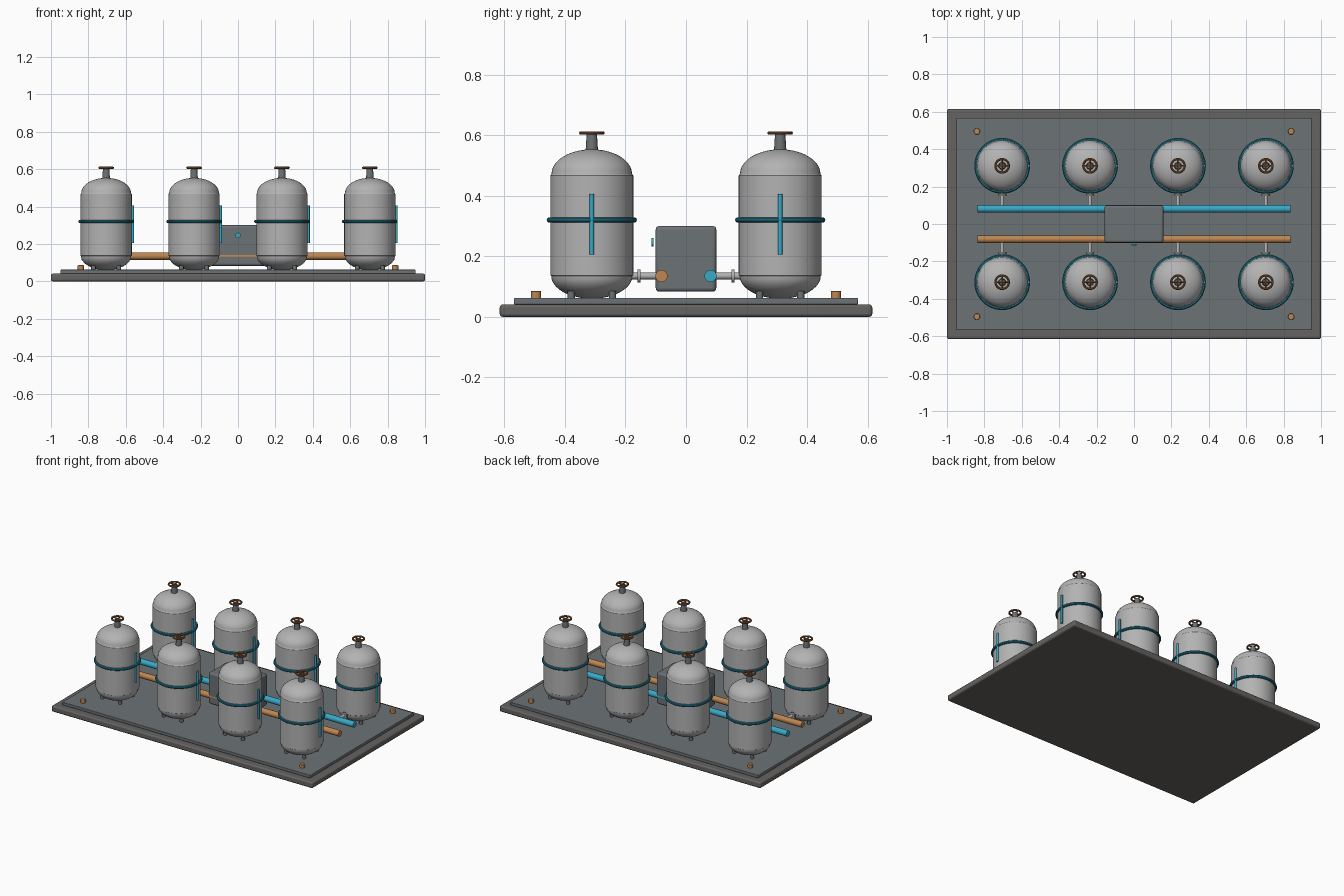
import bpy, bmesh
from math import pi, sin, cos, radians
from mathutils import Matrix, Vector

if "Cube" in bpy.data.objects:
    bpy.data.objects.remove(bpy.data.objects["Cube"])


def material(name, rgb):
    m = bpy.data.materials.new(name)
    m.diffuse_color = (*rgb, 1)
    m.use_nodes = True
    m.node_tree.nodes["Principled BSDF"].inputs["Base Color"].default_value = m.diffuse_color
    return m


BLUE = material("blue_paint", (0.04, 0.40, 0.58))
TEAL = material("teal_band", (0.015, 0.20, 0.28))
COPPER = material("copper", (0.52, 0.24, 0.08))
BRONZE = material("wheel_bronze", (0.27, 0.11, 0.04))
DARK = material("base_grey", (0.13, 0.125, 0.12))
SLATE = material("slate_grey", (0.15, 0.17, 0.18))
STEEL = material("tank_grey", (0.45, 0.45, 0.45))


def finish(bm, name, mat, bevel=0.0, segs=2):
    bmesh.ops.recalc_face_normals(bm, faces=bm.faces)
    me = bpy.data.meshes.new(name)
    bm.to_mesh(me)
    bm.free()
    ob = bpy.data.objects.new(name, me)
    bpy.context.collection.objects.link(ob)
    me.materials.append(mat)
    if bevel:
        mod = ob.modifiers.new("bevel", 'BEVEL')
        mod.width, mod.segments, mod.limit_method = bevel, segs, 'ANGLE'
    bpy.context.view_layer.objects.active = ob
    ob.select_set(True)
    bpy.ops.object.shade_smooth_by_angle(angle=radians(35))
    ob.select_set(False)
    return ob


def box(name, lo, hi, mat, bevel):
    lo, hi = Vector(lo), Vector(hi)
    bm = bmesh.new()
    bmesh.ops.create_cube(bm, size=1, matrix=Matrix.Translation((lo + hi) / 2)
                          @ Matrix.Diagonal((*(hi - lo), 1)))
    return finish(bm, name, mat, bevel, 3)


def rod(name, a, b, r, mat, r2=None, sides=24, bevel=0.0):
    a, b = Vector(a), Vector(b)
    d = b - a
    bm = bmesh.new()
    rot = d.to_track_quat('Z', 'Y').to_matrix().to_4x4()
    bmesh.ops.create_cone(bm, cap_ends=True, segments=sides, radius1=r,
                          radius2=r if r2 is None else r2, depth=d.length,
                          matrix=Matrix.Translation((a + b) / 2) @ rot)
    return finish(bm, name, mat, bevel)


def lathe(name, profile, loc, mat, steps=48, closed=False):
    bm = bmesh.new()
    vs = [bm.verts.new((loc[0] + r, loc[1], loc[2] + z)) for r, z in profile]
    pairs = list(zip(vs, vs[1:])) + ([(vs[-1], vs[0])] if closed else [])
    edges = [bm.edges.new(p) for p in pairs]
    bmesh.ops.spin(bm, geom=vs + edges, cent=loc, axis=(0, 0, 1),
                   angle=2 * pi, steps=steps)
    bmesh.ops.remove_doubles(bm, verts=bm.verts, dist=1e-5)
    return finish(bm, name, mat)


def ring(name, loc, major, minor, mat, steps=48):
    prof = [(major + minor * cos(i * pi / 5), minor * sin(i * pi / 5)) for i in range(10)]
    return lathe(name, prof, loc, mat, steps, True)


# tank outline: lower dome, straight shell with a small step, upper dome
arc = [i * pi / 20 for i in range(11)]
TANK = [(0.134 * sin(a), 0.135 - 0.075 * cos(a)) for a in arc]
TANK += [(0.137, 0.137), (0.137, 0.466), (0.134, 0.470)]
TANK += [(0.133 * cos(a), 0.472 + 0.081 * sin(a)) for a in arc[:-1]] + [(0, 0.553)]

# base slab and deck plate
box("base_slab", (-1, -0.615, 0), (1, 0.615, 0.041), DARK, 0.01)
box("deck_plate", (-0.95, -0.568, 0.041), (0.95, 0.568, 0.062), SLATE, 0.004)

# deck corner bolts
for sx in (-1, 1):
    for sy in (-1, 1):
        rod("corner_bolt", (sx * 0.84, sy * 0.495, 0.06),
            (sx * 0.84, sy * 0.495, 0.086), 0.017, COPPER, bevel=0.003)

# control box with indicator, and the two header pipes
box("control_box", (-0.157, -0.1, 0.083), (0.157, 0.1, 0.3), SLATE, 0.012)
rod("indicator", (0, -0.107, 0.246), (0, -0.114, 0.246), 0.014, BLUE)
rod("supply_pipe", (-0.838, 0.081, 0.135), (0.838, 0.081, 0.135), 0.02, BLUE)
rod("return_pipe", (-0.838, -0.081, 0.135), (0.838, -0.081, 0.135), 0.02, COPPER)

# eight tanks in two rows
for x in (-0.705, -0.235, 0.235, 0.705):
    for s in (-1, 1):
        y = s * 0.311
        lathe("tank", TANK, (x, y, 0), STEEL)
        ring("tank_band", (x, y, 0.32), 0.14, 0.009, TEAL)
        rod("level_gauge", (x + 0.142, y, 0.205), (x + 0.142, y, 0.405), 0.007, BLUE, sides=12)
        # neck and handwheel
        rod("valve_neck", (x, y, 0.54), (x, y, 0.604), 0.021, SLATE, 0.017)
        ring("handwheel_rim", (x, y, 0.607), 0.036, 0.006, BRONZE, 32)
        for dx, dy in ((0.036, 0), (0, 0.036)):
            rod("handwheel_spoke", (x - dx, y - dy, 0.607),
                (x + dx, y + dy, 0.607), 0.004, BRONZE, sides=8)
        # feet
        for fx in (-1, 1):
            for fy in (-1, 1):
                rod("tank_foot", (x + fx * 0.068, y + fy * 0.068, 0.06),
                    (x + fx * 0.068, y + fy * 0.068, 0.085), 0.012, SLATE, sides=12)
        # branch pipe and flange
        rod("branch_pipe", (x, s * 0.085, 0.135), (x, s * 0.185, 0.135), 0.011, STEEL)
        rod("branch_flange", (x, s * 0.151, 0.135), (x, s * 0.16, 0.135), 0.022, STEEL)
